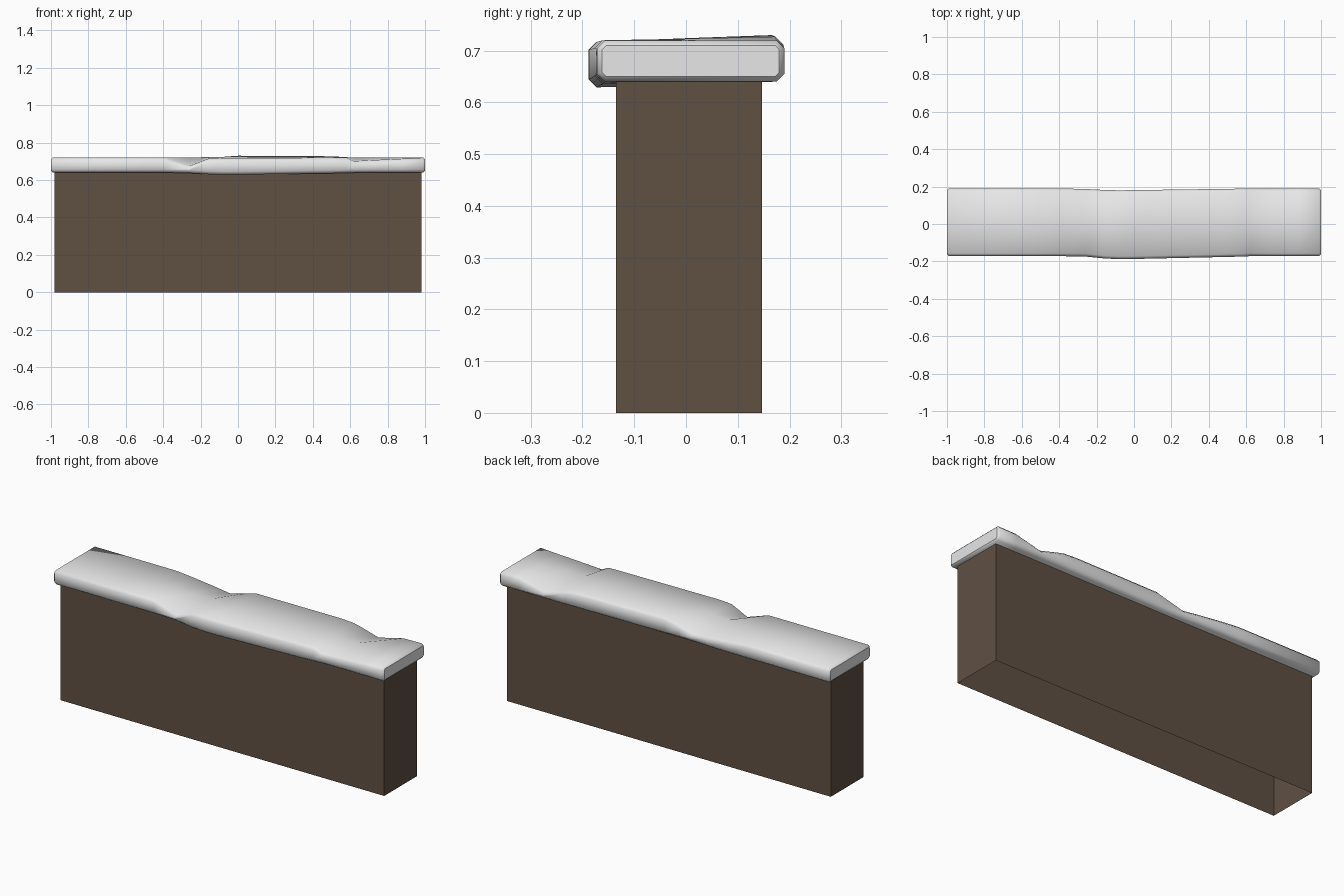
import bpy, bmesh

if "Cube" in bpy.data.objects:
    bpy.data.objects.remove(bpy.data.objects["Cube"])


def material(name, rgb):
    m = bpy.data.materials.new(name)
    m.diffuse_color = (*rgb, 1)
    m.use_nodes = True
    m.node_tree.nodes["Principled BSDF"].inputs["Base Color"].default_value = m.diffuse_color
    return m


def make_object(name, bm, mat):
    bmesh.ops.recalc_face_normals(bm, faces=bm.faces[:])
    me = bpy.data.meshes.new(name)
    bm.to_mesh(me)
    bm.free()
    me.materials.append(mat)
    ob = bpy.data.objects.new(name, me)
    bpy.context.collection.objects.link(ob)
    return ob


brown = material("dark brown wall", (0.115, 0.08, 0.055))
stone = material("pale stone", (0.8, 0.8, 0.8))

# Wall body: open box, the top is hidden under the cap
bm = bmesh.new()
bmesh.ops.create_cube(bm, size=1)
for v in bm.verts:
    v.co.x *= 1.96
    v.co.y = 0.147 if v.co.y > 0 else -0.135
    v.co.z = 0.645 if v.co.z > 0 else 0
bmesh.ops.delete(bm, geom=[f for f in bm.faces if abs(f.normal.z) > 0.5], context='FACES_ONLY')
make_object("wall_body", bm, brown)

# Cap slab: lofted along x, with worn dips in the front and back edges
# x: front y, back y, front top z, middle top z, back top z, front bottom z
stations = [
    (-1.00, -.172, .190, .720, .720, .720, .640),
    (-0.99, -.172, .190, .720, .720, .720, .640),
    (-0.50, -.172, .190, .720, .720, .720, .640),
    (-0.39, -.172, .190, .720, .720, .710, .640),
    (-0.26, -.174, .187, .675, .720, .697, .637),
    (-0.16, -.184, .182, .714, .723, .687, .631),
    (-0.08, -.188, .180, .717, .724, .710, .629),
    (0.00, -.187, .181, .717, .724, .730, .629),
    (0.50, -.176, .188, .720, .723, .727, .636),
    (0.58, -.174, .189, .720, .722, .722, .638),
    (0.62, -.172, .190, .701, .721, .712, .639),
    (0.73, -.172, .190, .707, .720, .682, .640),
    (0.88, -.172, .190, .714, .720, .718, .640),
    (0.99, -.172, .190, .720, .720, .720, .640),
    (1.00, -.172, .190, .720, .720, .720, .640),
]
bm = bmesh.new()
rings = []
for x, yf, yb, tf, tm, tb, zb in stations:
    c, z2 = 0.015, 0.64
    if abs(x) == 1:
        yf, yb, tf, tm, tb, zb, z2 = yf + .01, yb - .01, tf - .01, tm - .01, tb - .01, zb + .01, z2 + .01
        c = 0.008
    pts = [(yf, zb + c), (yf, tf - c), (yf + c, tf), (0.0, tm), (yb - c, tb),
           (yb, tb - c), (yb, z2 + c), (yb - c, z2), (yf + c, zb)]
    rings.append([bm.verts.new((x, y, z)) for y, z in pts])
for a, b in zip(rings, rings[1:]):
    for i in range(len(a)):
        j = (i + 1) % len(a)
        bm.faces.new((a[i], a[j], b[j], b[i]))
bm.faces.new(rings[0])
bm.faces.new(rings[-1])
cap = make_object("cap_slab", bm, stone)
for p in cap.data.polygons:
    p.use_smooth = len(p.vertices) == 4
